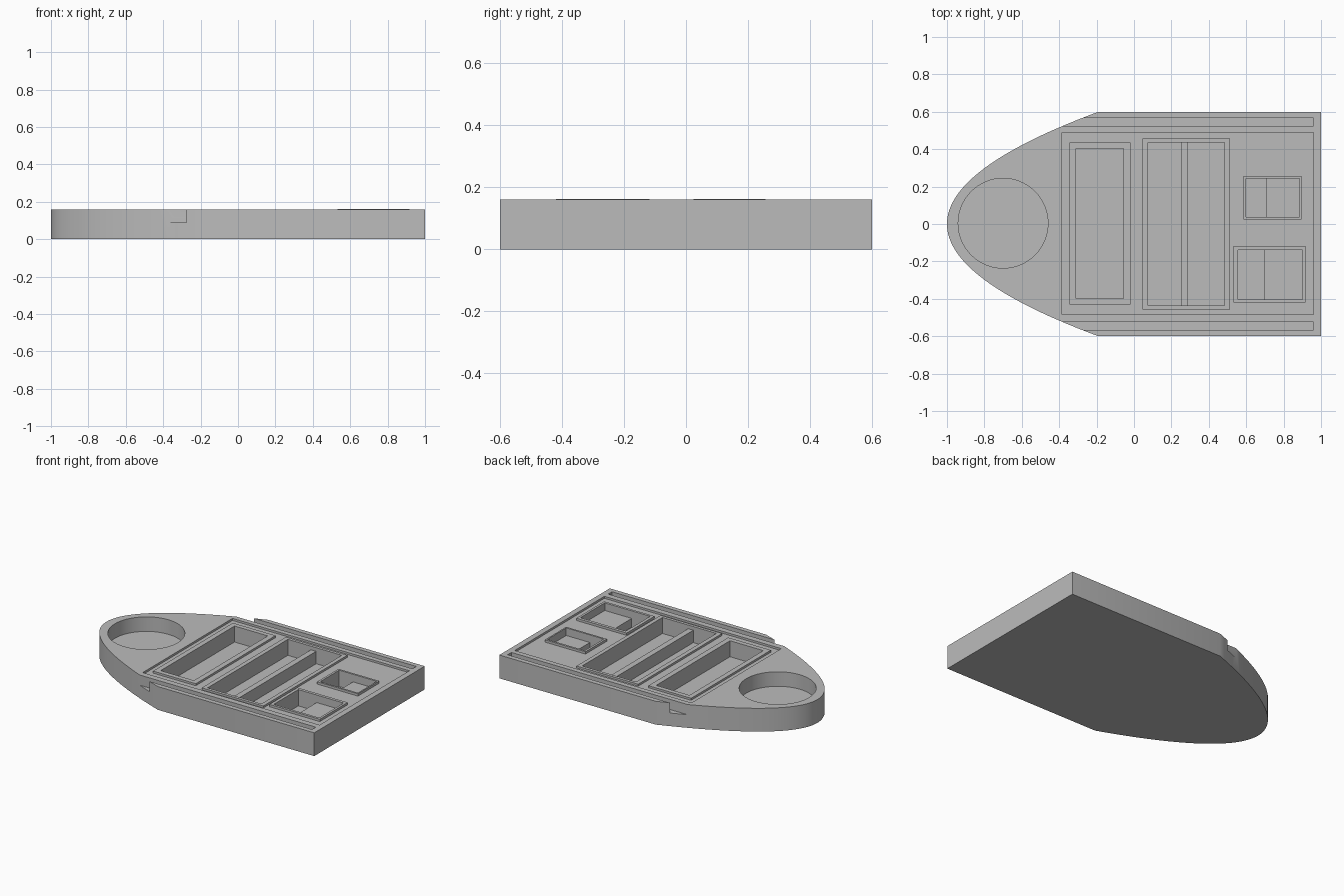
import bpy, bmesh, math

cube = bpy.data.objects.get("Cube")
if cube:
    bpy.data.objects.remove(cube, do_unlink=True)

TOP = 0.16      # hull deck height
PANEL = 0.146   # recessed deck panel height

grey = bpy.data.materials.new("light_grey")
grey.use_nodes = True
COLOUR = (0.5, 0.5, 0.5, 1)
grey.diffuse_color = COLOUR
grey.node_tree.nodes["Principled BSDF"].inputs["Base Color"].default_value = COLOUR


def make(name, bm):
    bmesh.ops.recalc_face_normals(bm, faces=bm.faces)
    mesh = bpy.data.meshes.new(name)
    bm.to_mesh(mesh)
    bm.free()
    mesh.materials.append(grey)
    obj = bpy.data.objects.new(name, mesh)
    bpy.context.collection.objects.link(obj)
    return obj


def prism(name, outline, z0, z1):
    """Extrude a flat outline from z0 up to z1."""
    bm = bmesh.new()
    base = bm.faces.new([bm.verts.new((x, y, z0)) for x, y in outline])
    ext = bmesh.ops.extrude_face_region(bm, geom=[base])["geom"]
    bmesh.ops.translate(bm, vec=(0, 0, z1 - z0),
                        verts=[v for v in ext if isinstance(v, bmesh.types.BMVert)])
    return make(name, bm)


def rect(x0, x1, y0, y1):
    return [(x0, y0), (x1, y0), (x1, y1), (x0, y1)]


def frame(name, outer, inner, z0, z1):
    """Rectangular rim between two outlines."""
    bm = bmesh.new()
    rings = [[bm.verts.new((x, y, z)) for x, y in o]
             for o, z in ((outer, z0), (outer, z1), (inner, z1), (inner, z0))]
    for k in range(4):
        a, b = rings[k], rings[(k + 1) % 4]
        for i in range(4):
            j = (i + 1) % 4
            bm.faces.new((a[i], a[j], b[j], b[i]))
    return make(name, bm)


def cut(target, outline, floor):
    """Sink an outline into the target down to the floor height."""
    tool = prism("cutter", outline, floor, TOP + 0.1)
    mod = target.modifiers.new("cut", 'BOOLEAN')
    mod.operation = 'DIFFERENCE'
    mod.solver = 'EXACT'
    mod.object = tool
    bpy.context.view_layer.objects.active = target
    bpy.ops.object.modifier_apply(modifier=mod.name)
    bpy.data.objects.remove(tool, do_unlink=True)


# Hull: parabolic bow with a straight-sided stern
STEPS = 32
bow = []
for i in range(-STEPS, STEPS + 1):
    t = i / STEPS
    bow.append((-1 + 0.81 * t * t, 0.6 * t))
hull = prism("hull", bow + [(1, 0.6), (1, -0.6)], 0, TOP)

# Recessed deck panel and side rail slots
cut(hull, rect(-0.385, 0.96, -0.485, 0.49), PANEL)
for s in (-1, 1):
    ys = sorted((s * 0.525, s * 0.567))
    cut(hull, rect(-0.6, 0.96, *ys), 0.09)

# Round bow well
circle = [(-0.7 + 0.24 * math.cos(a), 0.004 + 0.24 * math.sin(a))
          for a in (2 * math.pi * i / 64 for i in range(64))]
cut(hull, circle, 0.06)

# Trays: name, outer rim, inner opening, rim top, list of (x0, x1, floor)
trays = [
    ("forward_tray", (-0.345, -0.02, -0.43, 0.437), (-0.31, -0.057, -0.397, 0.405),
     TOP, [(-0.31, -0.057, 0.05)]),
    ("main_tray", (0.045, 0.513, -0.458, 0.456), (0.075, 0.485, -0.437, 0.435),
     TOP, [(0.075, 0.485, 0.135), (0.075, 0.25, 0.05), (0.29, 0.485, 0.05)]),
    ("small_box", (0.585, 0.895, 0.024, 0.256), (0.6, 0.885, 0.037, 0.242),
     TOP + 0.002, [(0.6, 0.885, 0.11), (0.6, 0.705, 0.05)]),
    ("large_box", (0.533, 0.916, -0.42, -0.117), (0.555, 0.9, -0.403, -0.138),
     TOP + 0.002, [(0.555, 0.9, 0.11), (0.555, 0.695, 0.05)]),
]
for name, outer, inner, rim_top, floors in trays:
    for x0, x1, floor in floors:
        cut(hull, rect(x0, x1, inner[2], inner[3]), floor)
    frame(name + "_rim", rect(*outer), rect(*inner), PANEL, rim_top)

# Smooth the curved walls, keep corners sharp
bpy.ops.object.select_all(action='DESELECT')
hull.select_set(True)
bpy.context.view_layer.objects.active = hull
bpy.ops.object.shade_smooth_by_angle(angle=math.radians(25))
